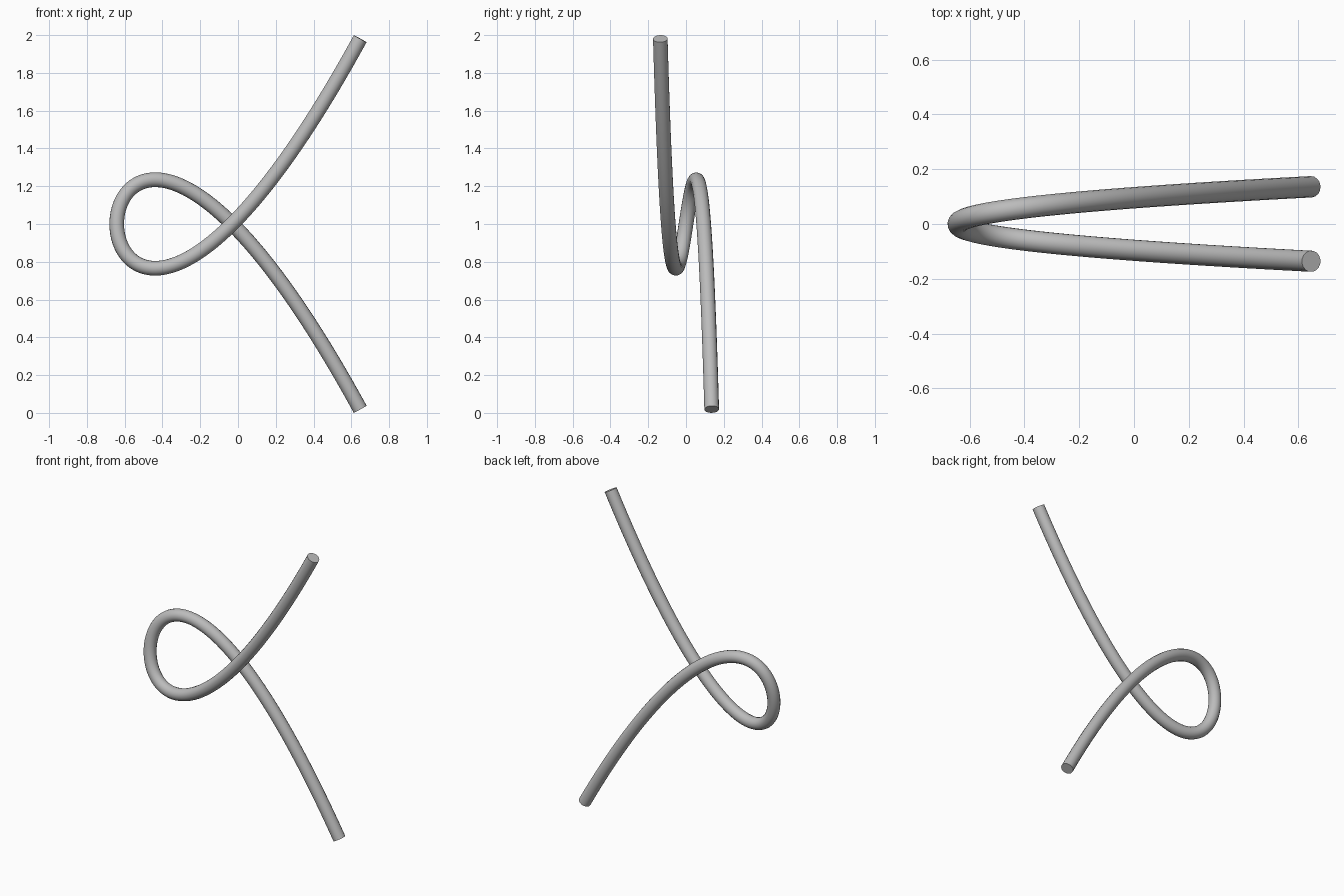
import bpy

cube = bpy.data.objects.get("Cube")
if cube:
    bpy.data.objects.remove(cube, do_unlink=True)

# Plain grey material
grey = bpy.data.materials.new("plain grey")
grey.use_nodes = True
colour = (0.5, 0.5, 0.5, 1.0)
grey.diffuse_color = colour
grey.node_tree.nodes["Principled BSDF"].inputs["Base Color"].default_value = colour

RADIUS = 0.039
STEPS = 128
TIP_X, LOOP_X = 0.647, -0.642    # ends and far side of the loop
TIP_Y, TIP_Z = 0.136, 0.981      # end offsets from the middle
PULL = 0.474                     # size of the loop


def path(t):
    """Twisted cubic through the middle of the rod, t from -1 to 1."""
    x = LOOP_X + (TIP_X - LOOP_X) * t * t
    z = 1 + TIP_Z * (t ** 3 - PULL * t) / (1 - PULL)
    return x, -TIP_Y * t, z


# Looped rod: a round bevel swept along the path, with closed ends
curve = bpy.data.curves.new("looped_rod", "CURVE")
curve.dimensions = "3D"
curve.twist_mode = "MINIMUM"
curve.bevel_depth = RADIUS
curve.bevel_resolution = 6
curve.use_fill_caps = True
spline = curve.splines.new("POLY")
spline.points.add(STEPS)
for i, point in enumerate(spline.points):
    point.co = (*path(2 * i / STEPS - 1), 1)
curve.materials.append(grey)

rod = bpy.data.objects.new("looped_rod", curve)
bpy.context.collection.objects.link(rod)
bpy.ops.object.select_all(action="DESELECT")
rod.select_set(True)
bpy.context.view_layer.objects.active = rod
bpy.ops.object.convert(target="MESH")

# Weld the caps to the tube, then smooth the sides and keep the rims sharp
bpy.ops.object.mode_set(mode="EDIT")
bpy.ops.mesh.select_all(action="SELECT")
bpy.ops.mesh.remove_doubles(threshold=0.0001)
bpy.ops.mesh.normals_make_consistent(inside=False)
bpy.ops.object.mode_set(mode="OBJECT")
bpy.ops.object.shade_smooth_by_angle(angle=0.6)
